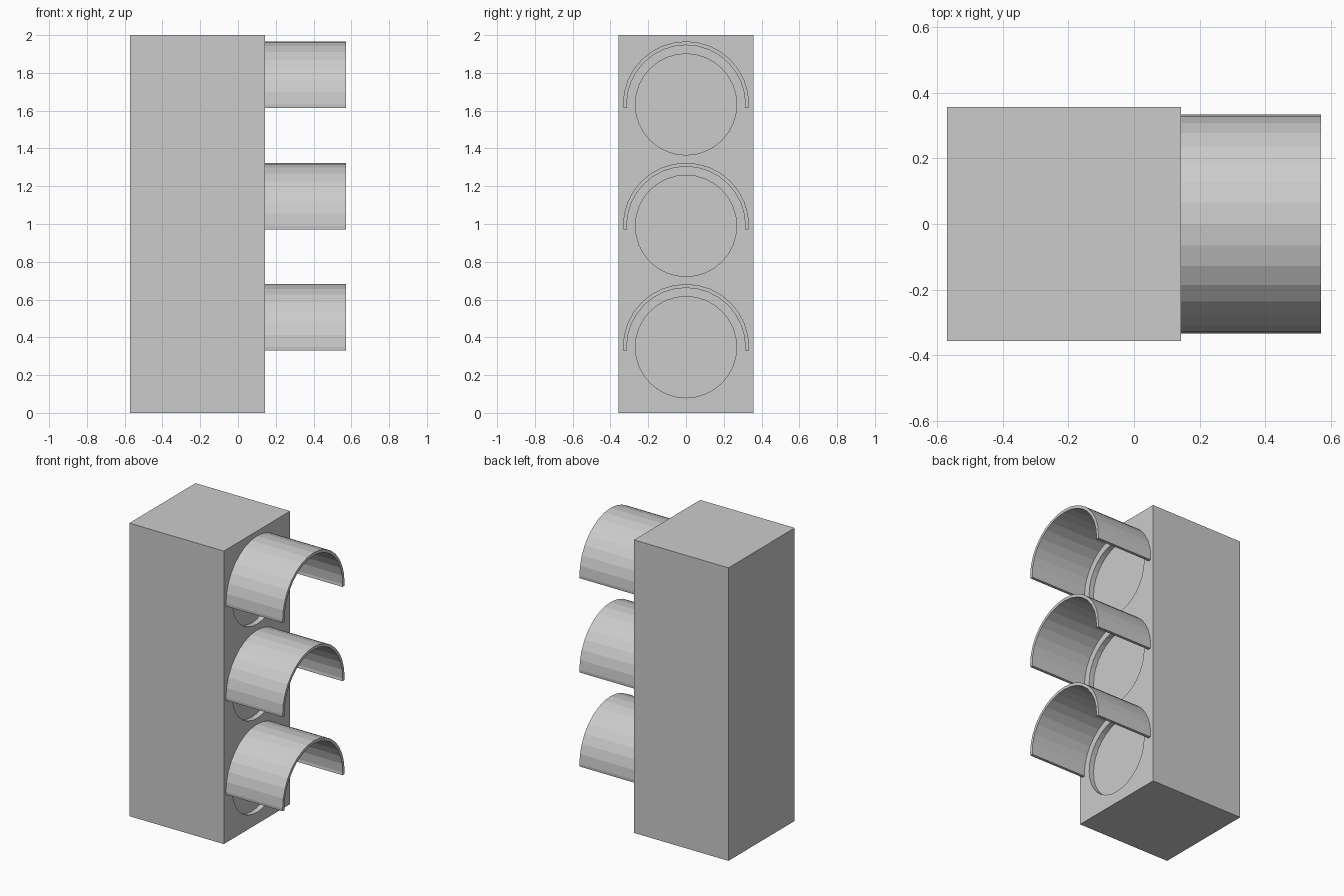
import bpy, bmesh, math
from mathutils import Matrix

if "Cube" in bpy.data.objects:
    bpy.data.objects.remove(bpy.data.objects["Cube"])

FACE_X = 0.143          # front plane of the housing
BACK_X = -0.571
HALF_W = 0.357
CENTRES = (0.348, 0.99, 1.633)
LENS_R, RECESS = 0.268, 0.036
OUTER_R, INNER_R, VISOR_END, DROP = 0.334, 0.314, 0.571, 0.019
SEGS = 32


def make_object(name, bm):
    bmesh.ops.recalc_face_normals(bm, faces=bm.faces)
    mesh = bpy.data.meshes.new(name)
    bm.to_mesh(mesh)
    bm.free()
    obj = bpy.data.objects.new(name, mesh)
    bpy.context.collection.objects.link(obj)
    return obj


# Housing: tall box
bm = bmesh.new()
size = Matrix.Diagonal((FACE_X - BACK_X, 2 * HALF_W, 2, 1))
bmesh.ops.create_cube(bm, size=1, matrix=Matrix.Translation(((FACE_X + BACK_X) / 2, 0, 1)) @ size)
housing = make_object("housing", bm)

# Round lens recesses cut into the housing face
bm = bmesh.new()
for z in CENTRES:
    bmesh.ops.create_cone(
        bm, cap_ends=True, segments=SEGS, radius1=LENS_R, radius2=LENS_R, depth=2 * RECESS,
        matrix=Matrix.Translation((FACE_X, 0, z)) @ Matrix.Rotation(math.pi / 2, 4, 'Y'))
cutter = make_object("recess_cutter", bm)
cutter.hide_render = True
cut = housing.modifiers.new("lens_recesses", 'BOOLEAN')
cut.operation, cut.object, cut.solver = 'DIFFERENCE', cutter, 'EXACT'
bpy.context.view_layer.objects.active = housing
bpy.ops.object.modifier_apply(modifier=cut.name)
bpy.data.objects.remove(cutter)


def arch(radius):
    """Half circle of (y, z) points with short tails below the centre line."""
    n = SEGS // 2
    pts = [(radius * math.cos(math.pi * i / n), radius * math.sin(math.pi * i / n)) for i in range(n + 1)]
    tail = radius - 0.002
    return [(tail, -DROP)] + pts + [(-tail, -DROP)]


def visor(name, z):
    bm = bmesh.new()
    rows = [[bm.verts.new((x, py, z + pz)) for py, pz in arch(r)]
            for x, r in ((FACE_X, OUTER_R), (VISOR_END, OUTER_R), (VISOR_END, INNER_R), (FACE_X, INNER_R))]
    # Outer skin, front rim, inner skin and back rim
    for k in range(4):
        a, b = rows[k], rows[(k + 1) % 4]
        for i in range(len(a) - 1):
            bm.faces.new((a[i], a[i + 1], b[i + 1], b[i]))
    # Lower end strips
    bm.faces.new([row[0] for row in rows])
    bm.faces.new([row[-1] for row in rows])
    return make_object(name, bm)


# Visors over each lens
for label, z in zip(("bottom", "middle", "top"), CENTRES):
    visor(label + "_visor", z)
